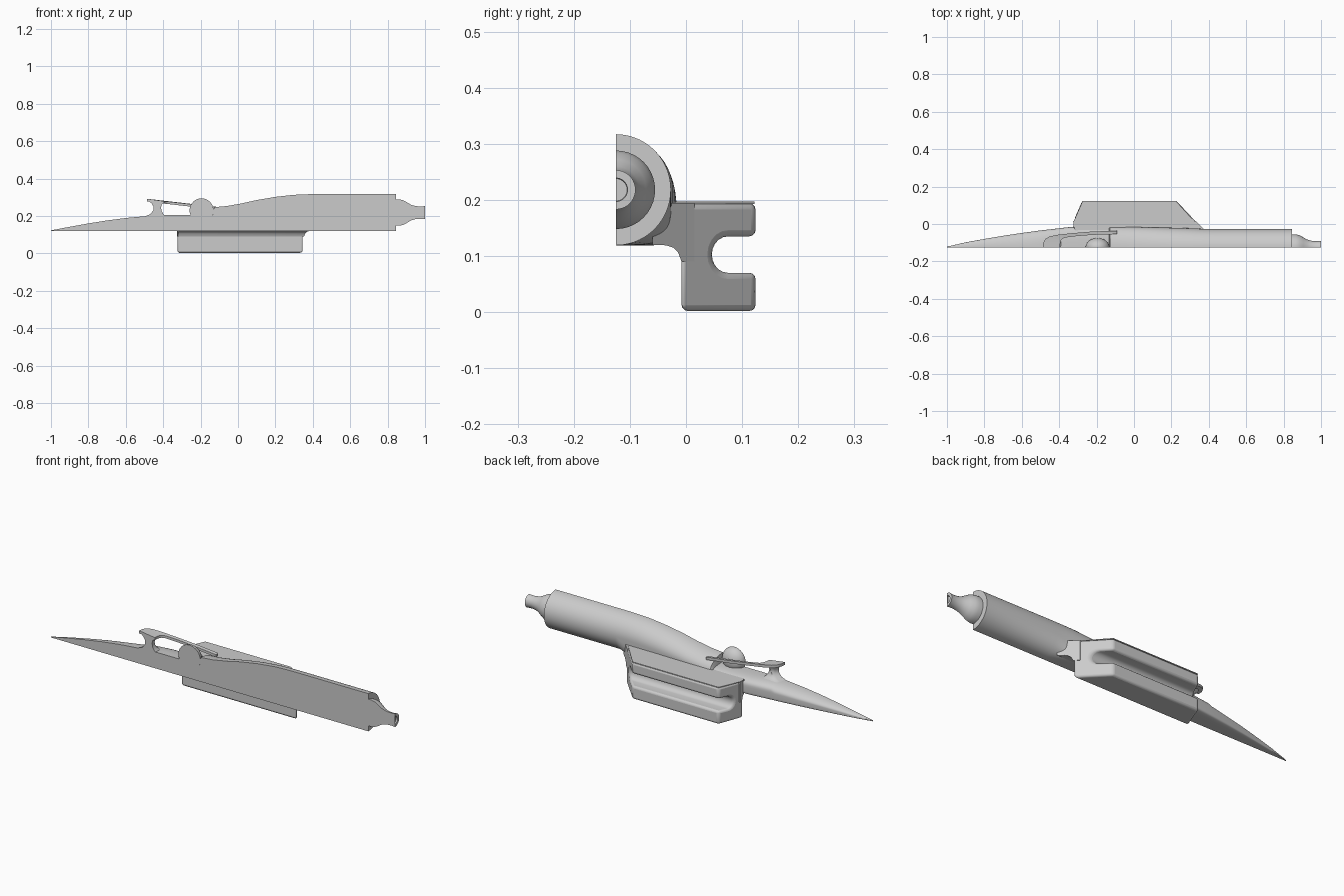
import bpy, bmesh, math

cube = bpy.data.objects.get("Cube")
if cube:
    bpy.data.objects.remove(cube)

CUT = -0.125      # flat mid-plane of the half hull
FLOOR = 0.119     # hull underside
AXIS = 0.218      # engine axis height

grey = bpy.data.materials.new("plain_grey")
grey.use_nodes = True
grey.diffuse_color = (0.6, 0.6, 0.6, 1)
grey.node_tree.nodes["Principled BSDF"].inputs["Base Color"].default_value = (0.6, 0.6, 0.6, 1)


def finish(name, bm, bevel=0, angle=35):
    bmesh.ops.recalc_face_normals(bm, faces=bm.faces)
    mesh = bpy.data.meshes.new(name)
    bm.to_mesh(mesh)
    bm.free()
    mesh.materials.append(grey)
    ob = bpy.data.objects.new(name, mesh)
    bpy.context.collection.objects.link(ob)
    bpy.ops.object.select_all(action='DESELECT')
    bpy.context.view_layer.objects.active = ob
    ob.select_set(True)
    if bevel:
        mod = ob.modifiers.new("rounding", 'BEVEL')
        mod.width, mod.segments = bevel, 3
        mod.limit_method, mod.angle_limit = 'ANGLE', math.radians(45)
    bpy.ops.object.shade_smooth_by_angle(angle=math.radians(angle))
    return ob


def loft(name, rings, bevel=0):
    """Skin closed rings of equal length and cap both ends."""
    bm = bmesh.new()
    loops = [[bm.verts.new(p) for p in ring] for ring in rings]
    n = len(loops[0])
    for a, b in zip(loops, loops[1:]):
        for i in range(n):
            j = (i + 1) % n
            bm.faces.new((a[i], a[j], b[j], b[i]))
    bm.faces.new(loops[0])
    bm.faces.new(loops[-1])
    return finish(name, bm, bevel)


def half_section(x, w, top, low_n, high_n, steps=28):
    """Half superellipse, squarer below for the flat underside."""
    mid, half = (top + FLOOR) / 2, (top - FLOOR) / 2
    ring = []
    for i in range(steps + 1):
        a = math.pi * (i / steps - 0.5)
        n = low_n if a < 0 else high_n
        s, c = math.sin(a), max(0, math.cos(a))
        ring.append((x, CUT + w * c ** (2 / n), mid + math.copysign(half * abs(s) ** (2 / n), s)))
    return ring


# Hull: x, half width, top, lower and upper squareness
stations = [
    (-1, .004, .123, 8, 2), (-.9, .027, .142, 8, 2), (-.8, .045, .16, 8, 2),
    (-.7, .062, .176, 8, 2), (-.6, .077, .189, 8, 2), (-.49, .092, .199, 8, 2.4),
    (-.47, .094, .204, 8, 2.8), (-.35, .108, .205, 8, 3), (-.25, .111, .205, 8, 3),
    (-.135, .11, .205, 8, 3), (-.128, .11, .247, 8, 2), (-.06, .109, .253, 8, 2),
    (.02, .108, .267, 8, 2), (.1, .107, .285, 8, 2), (.2, .105, .302, 8, 2),
    (.3, .102, .313, 7, 2), (.37, .099, .316, 4, 2), (.43, .098, .317, 2, 2),
    (.845, .098, .317, 2, 2)]
loft("hull", [half_section(*s) for s in stations])


# Exhaust nozzle: half turned profile with a shallow hollow at its tip
def half_ring(x, r, n=20):
    return [(x, CUT + r * math.cos(math.pi * (i / n - .5)),
             AXIS + r * math.sin(math.pi * (i / n - .5))) for i in range(n + 1)]


nozzle = [(.84, .07), (.865, .07), (.885, .065), (.905, .054), (.925, .042),
          (.945, .036), (.965, .033), (.985, .033), (1, .035), (1, .021), (.992, .02)]
loft("exhaust_nozzle", [half_ring(*p) for p in nozzle])


# Side pod: C-shaped profile with slanted ends
def front_x(y):
    return -.326 + .05 * max(0, y - .01) / .115


def rear_x(y):
    return .35 - .125 * max(0, y + .008) / .133


slot = [(.075 - .029 * math.sin(math.pi * i / 10), .1025 - .0325 * math.cos(math.pi * i / 10))
        for i in range(11)]
pod = [(-.008, .002), (.124, .002), (.124, .07)] + slot + [(.124, .135), (.124, .194), (-.008, .194)]
loft("side_pod", [[(f(y), y, z) for y, z in pod] for f in (front_x, rear_x)], bevel=.011)

# Bridge from hull to pod with a curved fillet below
bridge = [(-.06, .194), (-.06, .12), (-.035, .119), (-.023, .115), (-.014, .106),
          (-.008, .09), (.015, .09), (.015, .194)]
loft("pod_bridge", [[(x + k * y, y, z) for y, z in bridge] for x, k in ((-.322, -.2), (.345, -1))])

# Thin cover plate on top of the pod
cover = [(-.326, -.02), (-.322, .015), (-.275, .122), (.225, .122), (.352, -.02)]
loft("pod_cover", [[(x, y, z) for x, y in cover] for z in (.193, .197)])


# Windscreen rail: U-shaped band sloping back into the hull
def rail_z(x):
    return .283 - .115 * (x + .48)


outer = [(-.487, -.125), (-.485, -.1), (-.472, -.078), (-.45, -.066), (-.41, -.058),
         (-.33, -.049), (-.22, -.04), (-.09, -.036)]
inner = [(-.396, -.125), (-.394, -.1), (-.388, -.084), (-.375, -.075), (-.35, -.07),
         (-.3, -.064), (-.22, -.058), (-.09, -.054)]


def rail_ring(o, i):
    return [(x, y, rail_z(x) + d) for (x, y), d in ((o, -.006), (o, .008), (i, .006), (i, -.007))]


loft("windscreen_rail", [rail_ring(o, i) for o, i in zip(outer, inner)])

# Flared pillar under the rail
left = [(-.492, .2), (-.468, .21), (-.453, .23), (-.452, .25), (-.462, .267), (-.478, .28)]
right = [(-.385, .2), (-.398, .209), (-.408, .225), (-.412, .245), (-.408, .26), (-.398, .271)]
pillar = []
for (a, z), (b, z2) in zip(left, right):
    w = .03 + .35 * ((b - a) - .04)
    pillar.append([(a, CUT, z), (a + .008, CUT + w * .7, z), (a + .02, CUT + w, z),
                   (b - .012, CUT + w, z2), (b, CUT + w * .7, z2), (b, CUT, z2)])
loft("rail_pillar", pillar)

# Half-round headrest, flat on the mid-plane
bm = bmesh.new()
bmesh.ops.create_uvsphere(bm, u_segments=32, v_segments=16, radius=1)
bmesh.ops.bisect_plane(bm, geom=bm.verts[:] + bm.edges[:] + bm.faces[:], plane_co=(0, 0, 0),
                       plane_no=(0, 1, 0), clear_inner=True)
bmesh.ops.holes_fill(bm, edges=[e for e in bm.edges if e.is_boundary])
for v in bm.verts:
    v.co = (-.195 + .064 * v.co.x, CUT + .05 * v.co.y, .23 + .064 * v.co.z)
finish("headrest", bm)
